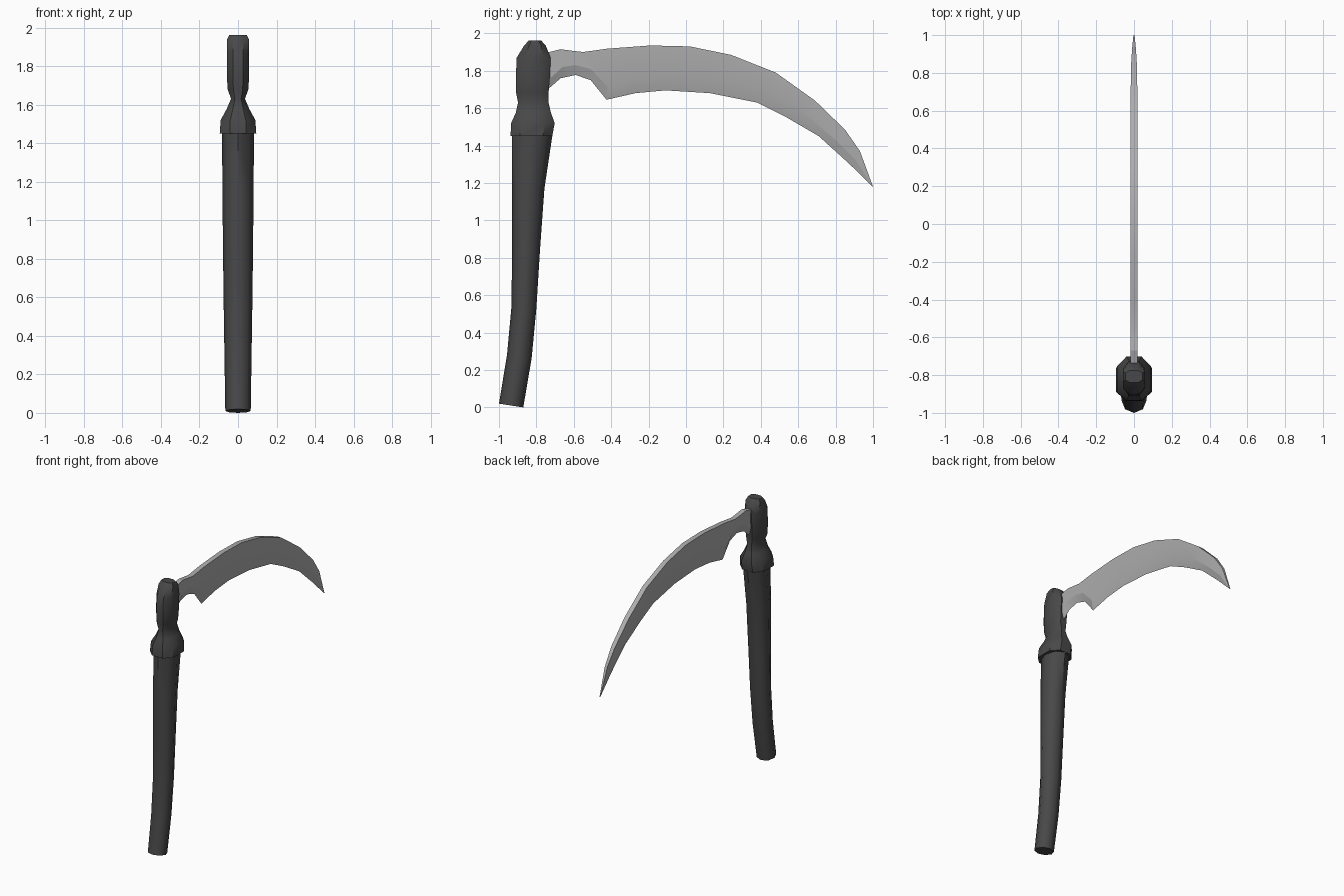
import bpy, bmesh, math

if "Cube" in bpy.data.objects:
    bpy.data.objects.remove(bpy.data.objects["Cube"])


def material(name, g):
    m = bpy.data.materials.new(name)
    m.diffuse_color = (g, g, g, 1)
    m.use_nodes = True
    m.node_tree.nodes["Principled BSDF"].inputs["Base Color"].default_value = m.diffuse_color
    return m


def finish(name, bm, mat, angle):
    bmesh.ops.recalc_face_normals(bm, faces=bm.faces)
    me = bpy.data.meshes.new(name)
    bm.to_mesh(me)
    bm.free()
    me.materials.append(mat)
    ob = bpy.data.objects.new(name, me)
    bpy.context.collection.objects.link(ob)
    bpy.ops.object.select_all(action='DESELECT')
    ob.select_set(True)
    bpy.context.view_layer.objects.active = ob
    bpy.ops.object.shade_smooth_by_angle(angle=math.radians(angle))
    return ob


def loft(rings, cap=True):
    """Skin a list of equal-length closed rings of points."""
    bm = bmesh.new()
    vs = [[bm.verts.new(p) for p in r] for r in rings]
    n = len(rings[0])
    for a, b in zip(vs, vs[1:]):
        for i in range(n):
            j = (i + 1) % n
            bm.faces.new((a[i], a[j], b[j], b[i]))
    if cap:
        bm.faces.new(vs[0])
        bm.faces.new(vs[-1])
    return bm


dark = material("dark_grip", 0.065)
steel = material("steel", 0.42)

# Curved handle: (back y, back z, front y, front z, half width)
handle = [(-1.0, .02, -.87, 0, .066), (-.957, .28, -.825, .265, .07),
          (-.933, .54, -.80, .53, .074), (-.93, .85, -.78, .85, .078),
          (-.93, 1.17, -.757, 1.17, .081), (-.93, 1.47, -.712, 1.47, .083)]
rings = []
for y0, z0, y1, z1, w in handle:
    ring = []
    for i in range(8):
        a = i * math.tau / 8
        t = .5 + .5 * math.cos(a)
        ring.append((w * math.sin(a), y0 + (y1 - y0) * t, z0 + (z1 - z0) * t))
    rings.append(ring)
finish("handle", loft(rings), dark, 50)

# Head socket: (z, back y, front y, half width), eight-sided sections
head = [(1.45, -.938, -.715, .095), (1.52, -.935, -.702, .09),
        (1.575, -.91, -.722, .06), (1.63, -.898, -.735, .036),
        (1.68, -.908, -.735, .054), (1.76, -.91, -.728, .058),
        (1.87, -.905, -.724, .058), (1.935, -.865, -.75, .058),
        (1.962, -.84, -.775, .046)]
rings = []
for z, y0, y1, w in head:
    c, h = (y0 + y1) / 2, (y1 - y0) / 2
    rings.append([(sx * w, c + sy * h, z) for sx, sy in
                  ((1, -.55), (1, .55), (.45, 1), (-.45, 1),
                   (-1, .55), (-1, -.55), (-.45, -1), (.45, -1))])
finish("head_socket", loft(rings), dark, 40)

# Blade stations: (spine y, z, bevel y, z, edge y, z, half thickness)
blade = [(-.77, 1.89, -.77, 1.74, -.77, 1.68, .018),
         (-.73, 1.90, -.72, 1.765, -.722, 1.715, .018),
         (-.67, 1.915, -.66, 1.82, -.67, 1.76, .018),
         (-.61, 1.907, -.59, 1.83, -.59, 1.777, .018),
         (-.55, 1.90, -.51, 1.81, -.51, 1.75, .018),
         (-.42, 1.918, -.42, 1.715, -.425, 1.645, .018),
         (-.19, 1.935, -.27, 1.765, -.27, 1.68, .018),
         (.02, 1.93, -.09, 1.78, -.11, 1.695, .018),
         (.24, 1.885, .13, 1.77, .13, 1.68, .018),
         (.48, 1.79, .40, 1.71, .38, 1.63, .018),
         (.69, 1.64, .61, 1.59, .53, 1.555, .018),
         (.85, 1.485, .80, 1.43, .71, 1.45, .015),
         (.93, 1.37, .91, 1.32, .87, 1.305, .01),
         (1.0, 1.18, .998, 1.181, .996, 1.182, .003)]
rings = []
for sy, sz, my, mz, ey, ez, t in blade:
    rings.append([(-t, sy, sz), (t, sy, sz), (t, my, mz), (0, ey, ez), (-t, my, mz)])
finish("blade", loft(rings), steel, 15)
